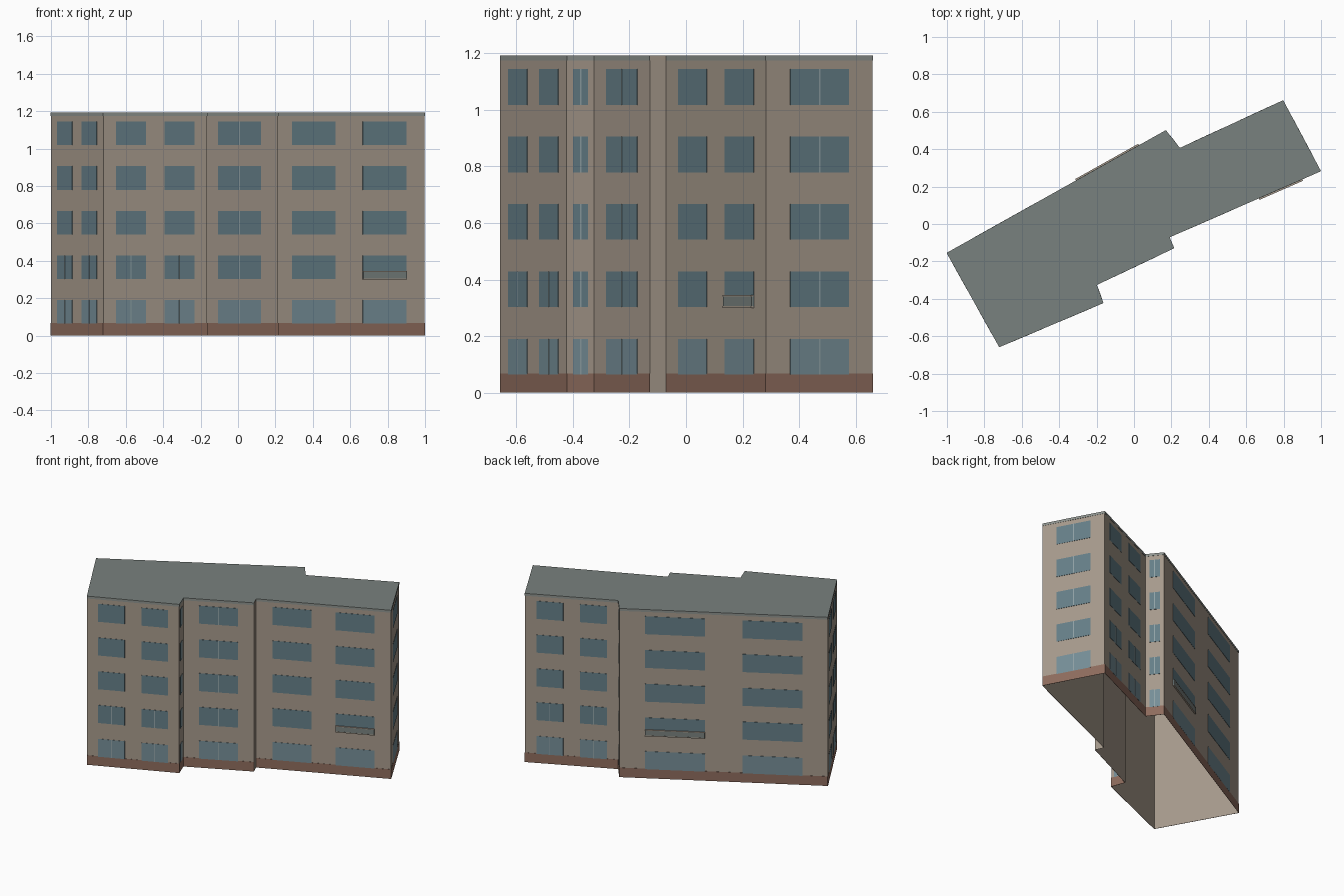
import bpy, bmesh
from mathutils import Vector

if "Cube" in bpy.data.objects:
    bpy.data.objects.remove(bpy.data.objects["Cube"])

# Footprint corners, counter-clockwise from the left corner
PLAN = [(-1.0, -0.155), (-0.72, -0.657), (-0.165, -0.422), (-0.20, -0.325),
        (0.215, -0.128), (0.19, -0.07), (0.998, 0.283), (0.797, 0.66),
        (0.245, 0.405), (0.17, 0.50)]
HEIGHT = 1.192
DOUBLE = [(0.122, 0.41), (0.59, 0.878)]
SINGLE = [(0.225, 0.775)]
# Window columns on each wall (wall i runs from corner i to corner i+1)
COLUMNS = [DOUBLE, DOUBLE, SINGLE, SINGLE, [], DOUBLE, SINGLE, DOUBLE, SINGLE, DOUBLE]
FLOOR, SILL, WIN_H = 0.2385, 0.064, 0.126


def material(name, rgb):
    m = bpy.data.materials.new(name)
    m.diffuse_color = (*rgb, 1)
    m.use_nodes = True
    m.node_tree.nodes["Principled BSDF"].inputs["Base Color"].default_value = m.diffuse_color
    return m


wall_mat = material("wall", (0.38, 0.32, 0.26))
roof_mat = material("roof", (0.19, 0.22, 0.21))
glass_mat = material("glass", (0.13, 0.21, 0.245))
shop_mat = material("ground_glass", (0.18, 0.27, 0.31))
base_mat = material("base", (0.27, 0.15, 0.11))
trim_mat = material("trim", (0.27, 0.29, 0.27))
frame_mat = material("frame", (0.28, 0.36, 0.38))


def finish(name, bm, mat):
    mesh = bpy.data.meshes.new(name)
    bm.to_mesh(mesh)
    bm.free()
    mesh.materials.append(mat)
    ob = bpy.data.objects.new(name, mesh)
    bpy.context.collection.objects.link(ob)
    return ob


def panel(bm, wall, f0, f1, z0, z1, out):
    """Thin block on a wall between fractions f0..f1, open at its back."""
    a = Vector((*PLAN[wall], 0))
    b = Vector((*PLAN[(wall + 1) % len(PLAN)], 0))
    d = b - a
    n = Vector((d.y, -d.x, 0)).normalized() * out
    ring = [(f0, z0), (f1, z0), (f1, z1), (f0, z1)]
    back = [bm.verts.new(a + d * f + Vector((0, 0, z))) for f, z in ring]
    front = [bm.verts.new(v.co + n) for v in back]
    bm.faces.new(front)
    for i in range(4):
        j = (i + 1) % 4
        bm.faces.new((back[i], back[j], front[j], front[i]))


# Wall shell, open underneath
bm = bmesh.new()
low = [bm.verts.new((x, y, 0)) for x, y in PLAN]
top = [bm.verts.new((x, y, HEIGHT)) for x, y in PLAN]
for i in range(len(PLAN)):
    j = (i + 1) % len(PLAN)
    bm.faces.new((low[i], low[j], top[j], top[i]))
finish("walls", bm, wall_mat)

# Flat roof
bm = bmesh.new()
bm.faces.new([bm.verts.new((x, y, HEIGHT)) for x, y in PLAN])
finish("roof", bm, roof_mat)

# Base course, cornice, windows and mullions
base, cornice, glass, shop, bars = (bmesh.new() for _ in range(5))
for w, cols in enumerate(COLUMNS):
    if not cols:
        continue
    panel(base, w, 0, 1, 0, 0.067, 0.0015)
    panel(cornice, w, 0, 1, 1.175, HEIGHT, 0.0015)
    length = (Vector(PLAN[(w + 1) % len(PLAN)]) - Vector(PLAN[w])).length
    for f0, f1 in cols:
        for k in range(5):
            z = SILL + FLOOR * k
            panel(shop if k == 0 else glass, w, f0, f1, z, z + WIN_H, 0.002)
            if cols is SINGLE or (k < 2 and length < 0.7):
                c, h = (f0 + f1) / 2, 0.0025 / length
                panel(bars, w, c - h, c + h, z, z + WIN_H, 0.003)
finish("base_course", base, base_mat)
finish("cornice", cornice, trim_mat)
finish("upper_windows", glass, glass_mat)
finish("ground_windows", shop, shop_mat)
finish("window_mullions", bars, frame_mat)

# Shallow balconies on the two long walls
for name, w, (f0, f1) in (("front", 5, DOUBLE[1]), ("back", 9, DOUBLE[0])):
    guard, rails = bmesh.new(), bmesh.new()
    panel(guard, w, f0, f1, 0.306, 0.340, 0.009)
    panel(rails, w, f0, f1, 0.300, 0.306, 0.010)
    panel(rails, w, f0, f1, 0.340, 0.345, 0.010)
    finish(name + "_balcony_guard", guard, roof_mat)
    finish(name + "_balcony_rails", rails, wall_mat)
